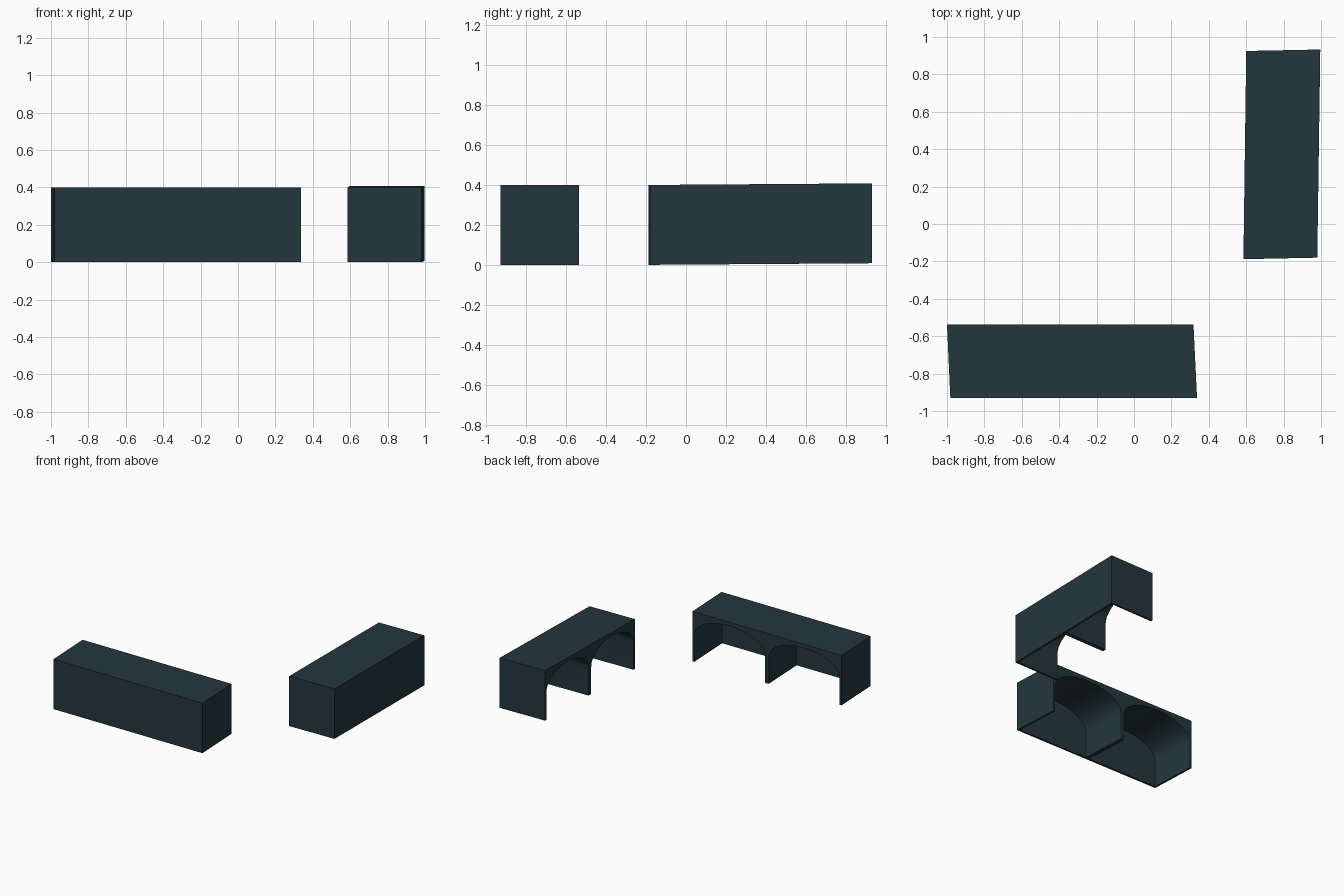
import bpy, bmesh, math
from mathutils import Vector

if "Cube" in bpy.data.objects:
    bpy.data.objects.remove(bpy.data.objects["Cube"])

slate = bpy.data.materials.new("dark_slate_teal")
slate.diffuse_color = (0.0175, 0.0375, 0.045, 1)
slate.use_nodes = True
slate.node_tree.nodes["Principled BSDF"].inputs["Base Color"].default_value = slate.diffuse_color

HEIGHT = 0.40      # block height
WALL = 0.016       # thin pier and back wall thickness
SPRING = 0.22      # height where the vault starts to curve
CROWN = 0.37       # top of the vault
STEPS = 28


def vault_bay(name, open_a, open_b, back_a, back_b):
    """One bay: barrel vault open on one long side, closed by a thin wall behind."""
    oa, ob, ba, bb = (Vector(p) for p in (open_a, open_b, back_a, back_b))
    tu = WALL / (ob - oa).length
    tv = 1 - WALL / (ba - oa).length
    bm = bmesh.new()

    def vert(u, v, z):
        p = oa.lerp(ob, u).lerp(ba.lerp(bb, u), v)
        return bm.verts.new(p + Vector((0, 0, z)))

    # arch outline, floor to floor
    arch = [(tu, 0)]
    for i in range(STEPS + 1):
        a = math.pi * (1 - i / STEPS)
        arch.append((0.5 + (0.5 - tu) * math.cos(a),
                     SPRING + (CROWN - SPRING) * math.sin(a)))
    arch.append((1 - tu, 0))
    front = [vert(u, 0, z) for u, z in arch]
    inner = [vert(u, tv, z) for u, z in arch]

    # outer corners
    a0, a1 = vert(0, 0, 0), vert(0, 0, HEIGHT)
    b0, b1 = vert(1, 0, 0), vert(1, 0, HEIGHT)
    c0, c1 = vert(0, 1, 0), vert(0, 1, HEIGHT)
    d0, d1 = vert(1, 1, 0), vert(1, 1, HEIGHT)

    bm.faces.new([a0] + front + [b0, b1, a1])              # arched face
    bm.faces.new(inner)                                    # inside of back wall
    bm.faces.new([a0, front[0], inner[0], inner[-1], front[-1], b0, d0, c0])
    bm.faces.new([c0, d0, d1, c1])                         # back wall
    bm.faces.new([a1, b1, d1, c1])                         # flat roof
    bm.faces.new([a0, a1, c1, c0])                         # ends
    bm.faces.new([b0, b1, d1, d0])
    for i in range(len(arch) - 1):                         # vault surface
        f = bm.faces.new([front[i], front[i + 1], inner[i + 1], inner[i]])
        f.smooth = True
    bmesh.ops.recalc_face_normals(bm, faces=bm.faces)
    for e in bm.edges:
        if len(e.link_faces) == 2 and e.calc_face_angle(0) > math.radians(35):
            e.smooth = False

    me = bpy.data.meshes.new(name)
    bm.to_mesh(me)
    bm.free()
    me.materials.append(slate)
    bpy.context.collection.objects.link(bpy.data.objects.new(name, me))


def arcade(name, open_a, open_b, back_a, back_b):
    """Two equal bays side by side."""
    mo = Vector(open_a).lerp(Vector(open_b), 0.5)
    mb = Vector(back_a).lerp(Vector(back_b), 0.5)
    vault_bay(name + "_bay_1", open_a, mo, back_a, mb)
    vault_bay(name + "_bay_2", mo, open_b, mb, back_b)


# front block opens toward the back, side block opens toward the left
arcade("front_arcade", (-1.0, -0.537, 0), (0.318, -0.537, 0),
       (-0.982, -0.93, 0), (0.337, -0.93, 0))
arcade("side_arcade", (0.585, -0.188, 0), (0.60, 0.925, 0.008),
       (0.98, -0.18, 0), (0.996, 0.933, 0.008))
